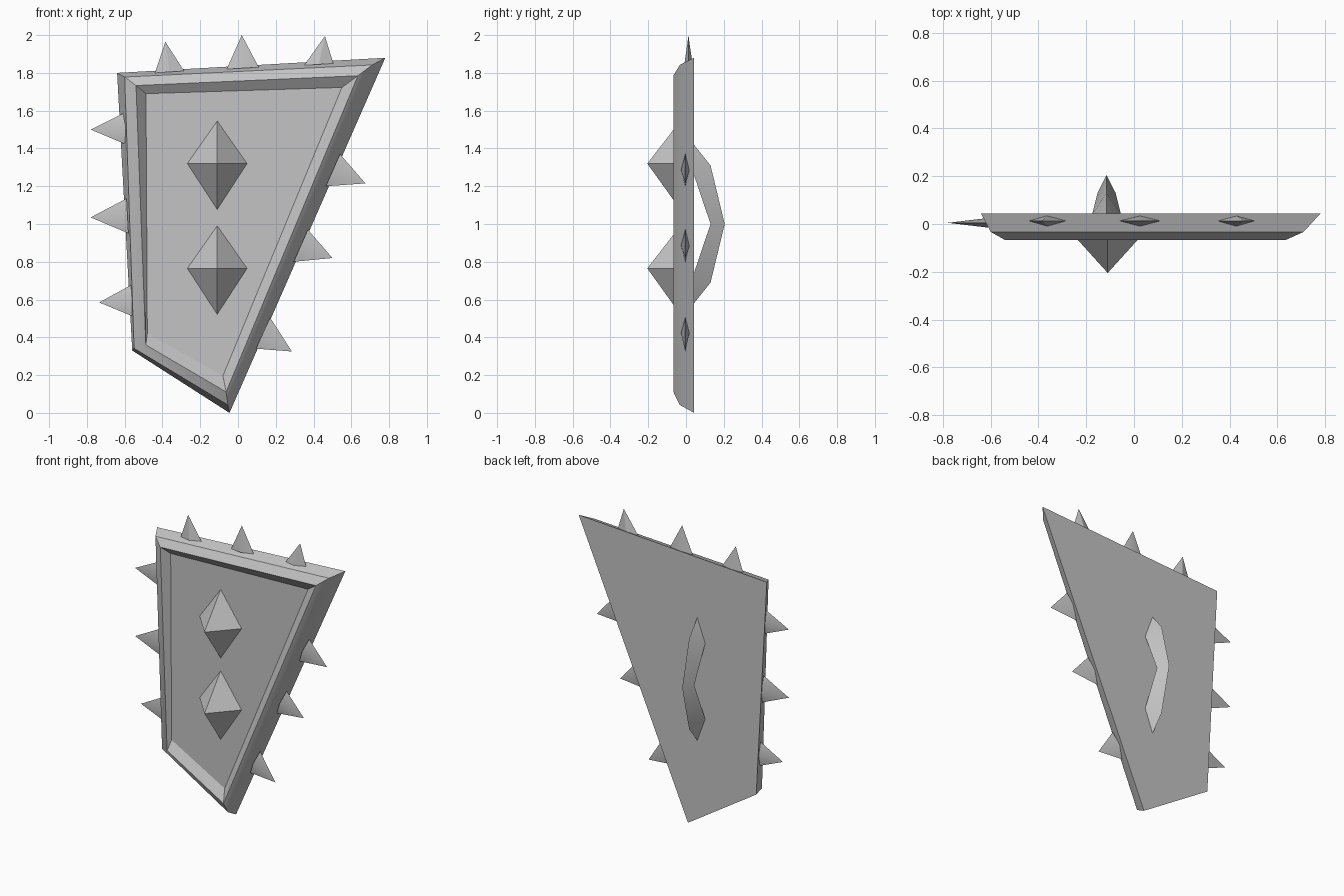
import bpy
import math

cube = bpy.data.objects.get("Cube")
if cube:
    bpy.data.objects.remove(cube, do_unlink=True)

# One plain grey metal for everything
metal = bpy.data.materials.new("grey_metal")
metal.use_nodes = True
GREY = (0.55, 0.55, 0.55, 1)
metal.diffuse_color = GREY
metal.node_tree.nodes["Principled BSDF"].inputs["Base Color"].default_value = GREY


def build(name, verts, faces):
    """Make a mesh object with outward normals and sharp-edge shading."""
    mesh = bpy.data.meshes.new(name)
    mesh.from_pydata(verts, [], faces)
    mesh.materials.append(metal)
    obj = bpy.data.objects.new(name, mesh)
    bpy.context.collection.objects.link(obj)
    bpy.ops.object.select_all(action="DESELECT")
    obj.select_set(True)
    bpy.context.view_layer.objects.active = obj
    bpy.ops.object.mode_set(mode="EDIT")
    bpy.ops.mesh.select_all(action="SELECT")
    bpy.ops.mesh.normals_make_consistent(inside=False)
    bpy.ops.object.mode_set(mode="OBJECT")
    bpy.ops.object.shade_smooth_by_angle(angle=math.radians(30))
    return obj


def pyramid(name, base, apex):
    faces = [(i, (i + 1) % 4, 4) for i in range(4)] + [(3, 2, 1, 0)]
    return build(name, list(base) + [apex], faces)


# Shield plate: four-cornered loops from the back, over the rim, to the floor
loops = [
    (0.043, [(-0.64, 1.80), (0.78, 1.88), (-0.045, 0), (-0.56, 0.33)]),
    (-0.033, [(-0.60, 1.778), (0.71, 1.842), (-0.053, 0.042), (-0.55, 0.342)]),
    (-0.067, [(-0.54, 1.733), (0.635, 1.785), (-0.063, 0.111), (-0.488, 0.36)]),
    (-0.03, [(-0.487, 1.69), (0.55, 1.723), (-0.08, 0.196), (-0.48, 0.42)]),
]
verts = [(x, y, z) for y, ring in loops for x, z in ring]
faces = [(0, 1, 2, 3), (12, 13, 14, 15)]
for k in range(0, 12, 4):
    for i in range(4):
        j = (i + 1) % 4
        faces.append((k + i, k + j, k + j + 4, k + i + 4))
build("shield_plate", verts, faces)

# Two large studs on the front
for name, z in (("upper_stud", 1.32), ("lower_stud", 0.765)):
    x, y = -0.11, -0.028
    base = [(x - 0.16, y, z), (x, y, z + 0.228), (x + 0.16, y, z), (x, y, z - 0.246)]
    pyramid(name, base, (x, -0.205, z))

# Thin edge spikes: two base ends, tip, and depth of the centre line
spikes = {
    "top_spike": (0.013, [
        ((-0.44, 1.80), (-0.285, 1.81), (-0.385, 1.965)),
        ((-0.06, 1.82), (0.11, 1.83), (0.02, 2.0)),
        ((0.35, 1.84), (0.505, 1.85), (0.46, 1.995))]),
    "right_spike": (0.005, [
        ((-0.59, 1.42), (-0.60, 1.59), (-0.78, 1.5)),
        ((-0.58, 0.95), (-0.59, 1.135), (-0.78, 1.035)),
        ((-0.555, 0.51), (-0.56, 0.68), (-0.735, 0.585))]),
    "left_spike": (-0.004, [
        ((0.54, 1.37), (0.465, 1.2), (0.675, 1.215)),
        ((0.37, 0.97), (0.295, 0.8), (0.5, 0.82)),
        ((0.17, 0.505), (0.095, 0.34), (0.285, 0.325))]),
}
for name, (y, group) in spikes.items():
    for n, (a, b, tip) in enumerate(group, 1):
        mx, mz = (a[0] + b[0]) / 2, (a[1] + b[1]) / 2
        base = [(a[0], y, a[1]), (mx, y - 0.022, mz),
                (b[0], y, b[1]), (mx, y + 0.022, mz)]
        pyramid(f"{name}_{n}", base, (tip[0], y, tip[1]))

# Back handle: bowed grip with an outer ridge and a flat inner side
hx = -0.115
ridge = [(hx, y, 1 + dz) for y, dz in
         ((0.042, 0.42), (0.13, 0.31), (0.205, 0), (0.13, -0.31), (0.042, -0.42))]
inner = [(0.06, 0.042, 0.26), (0.038, 0.13, 0), (0.06, 0.042, -0.26)]
verts = ridge + [(hx + s * w, y, 1 + dz) for s in (-1, 1) for w, y, dz in inner]
faces = [(5, 6, 9, 8), (6, 7, 10, 9), (0, 5, 8), (4, 10, 7)]
for w in (5, 8):
    faces += [(0, 1, w), (1, 2, w + 1, w), (2, 3, w + 2, w + 1), (3, 4, w + 2)]
build("back_handle", verts, faces)
